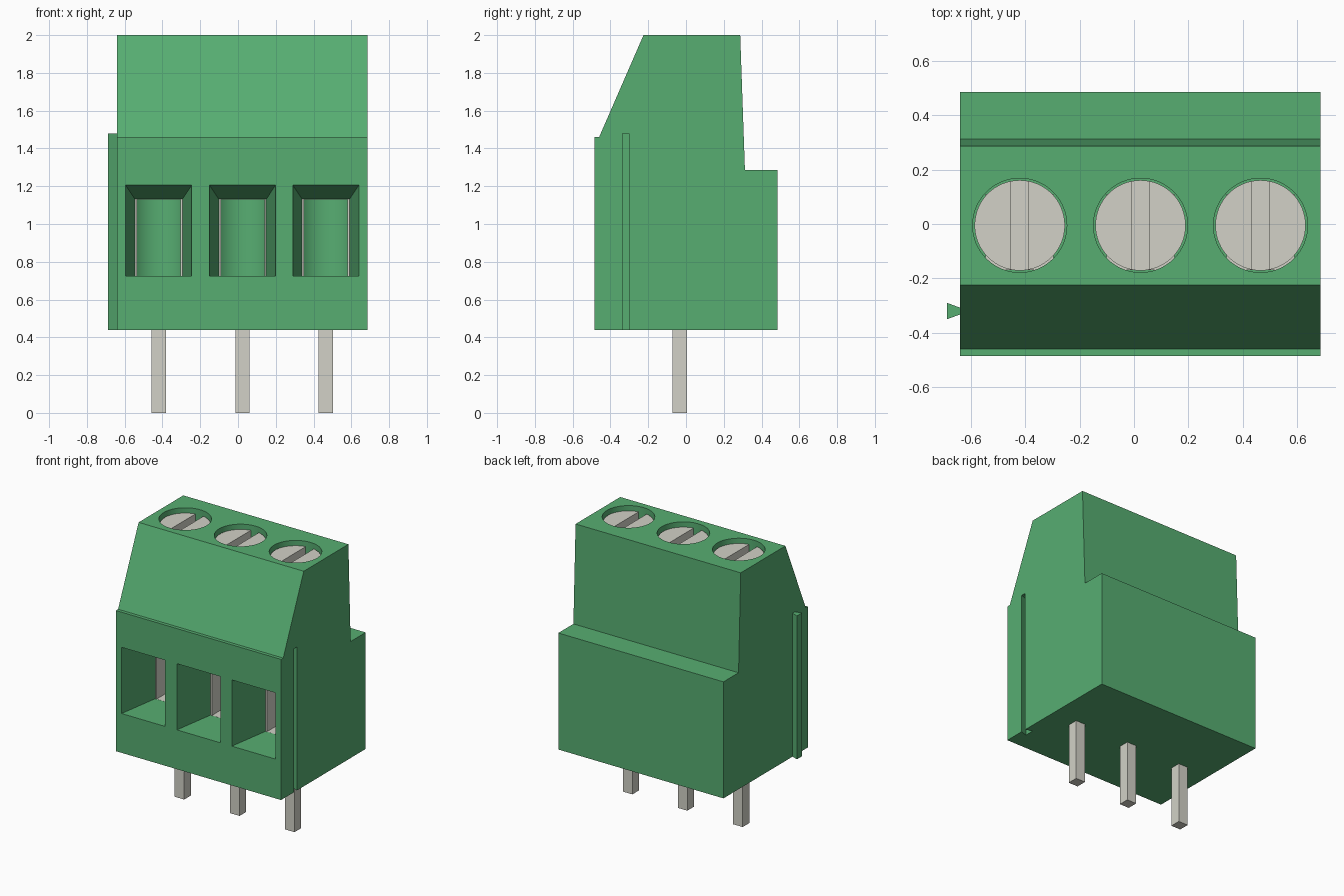
import bpy, bmesh, math
from mathutils import Matrix

cube = bpy.data.objects.get("Cube")
if cube:
    bpy.data.objects.remove(cube, do_unlink=True)


def material(name, rgb):
    m = bpy.data.materials.new(name)
    m.use_nodes = True
    m.diffuse_color = (*rgb, 1)
    m.node_tree.nodes["Principled BSDF"].inputs["Base Color"].default_value = (*rgb, 1)
    return m


GREEN = material("green plastic", (0.095, 0.42, 0.167))
METAL = material("pale metal", (0.645, 0.64, 0.571))


def finish(name, bm, mat):
    bmesh.ops.recalc_face_normals(bm, faces=bm.faces)
    mesh = bpy.data.meshes.new(name)
    bm.to_mesh(mesh)
    bm.free()
    mesh.materials.append(mat)
    ob = bpy.data.objects.new(name, mesh)
    bpy.context.collection.objects.link(ob)
    return ob


def loft(name, start, end, mat):
    """Solid between two matching rings of points."""
    bm = bmesh.new()
    a = [bm.verts.new(p) for p in start]
    b = [bm.verts.new(p) for p in end]
    bm.faces.new(a)
    bm.faces.new(b)
    for i in range(len(a)):
        j = (i + 1) % len(a)
        bm.faces.new((a[i], a[j], b[j], b[i]))
    return finish(name, bm, mat)


def box(name, x, y, z, mat):
    ring = [(x[0], y[0]), (x[1], y[0]), (x[1], y[1]), (x[0], y[1])]
    return loft(name, [(*p, z[0]) for p in ring], [(*p, z[1]) for p in ring], mat)


def cylinder(name, x, y, r, z, mat):
    bm = bmesh.new()
    bmesh.ops.create_cone(bm, cap_ends=True, segments=64, radius1=r, radius2=r,
                          depth=z[1] - z[0],
                          matrix=Matrix.Translation((x, y, sum(z) / 2)))
    return finish(name, bm, mat)


def cut(target, cutter):
    mod = target.modifiers.new("cut", "BOOLEAN")
    mod.operation = "DIFFERENCE"
    mod.solver = "EXACT"
    mod.object = cutter
    bpy.context.view_layer.objects.active = target
    bpy.ops.object.modifier_apply(modifier=mod.name)
    bpy.data.objects.remove(cutter, do_unlink=True)


def smooth(ob):
    bpy.ops.object.select_all(action="DESELECT")
    ob.select_set(True)
    bpy.context.view_layer.objects.active = ob
    bpy.ops.object.shade_smooth_by_angle(angle=math.radians(25))


LEFT, RIGHT, FRONT, BASE = 0.685, -0.64, -0.485, 0.44
SCREW_Y = -0.005
FLOOR = 0.725

# Housing: side profile (y, z) extruded across the width
profile = [(FRONT, BASE), (FRONT, 1.46), (-0.46, 1.46), (-0.225, 2), (0.287, 2),
           (0.312, 1.285), (0.485, 1.285), (0.485, BASE)]
housing = loft("housing", [(RIGHT, *p) for p in profile],
               [(LEFT, *p) for p in profile], GREEN)


# Dovetail rail on the right side and the matching groove on the left
def dovetail(name, x0, w0, x1, w1, z):
    ring = [(x0, -0.32 - w0), (x1, -0.32 - w1), (x1, -0.32 + w1), (x0, -0.32 + w0)]
    return loft(name, [(*p, z[0]) for p in ring], [(*p, z[1]) for p in ring], GREEN)


dovetail("side_rail", -0.687, 0.03, RIGHT + 0.002, 0.012, (BASE, 1.48))
cut(housing, dovetail("groove_cutter", LEFT - 0.05, 0.035, LEFT + 0.01, 0.014,
                      (BASE - 0.05, 1.48)))


def opening(x, y, half, top):
    return [(x - half, y, FLOOR), (x + half, y, FLOOR),
            (x + half, y, top), (x - half, y, top)]


for i, x in enumerate((-0.42, 0.024, 0.465), 1):
    # Screw shaft, clamp channel and funnel-shaped wire entry
    cut(housing, cylinder("shaft_cutter", x, SCREW_Y, 0.173, (FLOOR - 0.01, 2.1), GREEN))
    cut(housing, box("channel_cutter", (x - 0.126, x + 0.126), (-0.17, 0),
                     (FLOOR - 0.01, 1.14), GREEN))
    cut(housing, loft("entry_cutter", opening(x, FRONT - 0.02, 0.178, 1.21),
                      opening(x, -0.165, 0.125, 1.13), GREEN))

    # Metal clamp sleeve, open front and back
    sleeve = box(f"clamp_sleeve_{i}", (x - 0.125, x + 0.125), (-0.169, 0.11),
                 (FLOOR - 0.009, 1.139), METAL)
    cut(sleeve, box("bore_cutter", (x - 0.115, x + 0.115), (-0.3, 0.3),
                    (FLOOR, 1.129), METAL))

    # Slotted screw
    screw = cylinder(f"screw_{i}", x, SCREW_Y, 0.166, (1.5, 1.965), METAL)
    cut(screw, box("slot_cutter", (x - 0.032, x + 0.032), (-0.3, 0.3), (1.9, 2.1), METAL))
    smooth(screw)

    # Solder pin
    box(f"pin_{i}", (x - 0.038, x + 0.038), (-0.071, 0.005), (0, 0.6), METAL)

smooth(housing)
